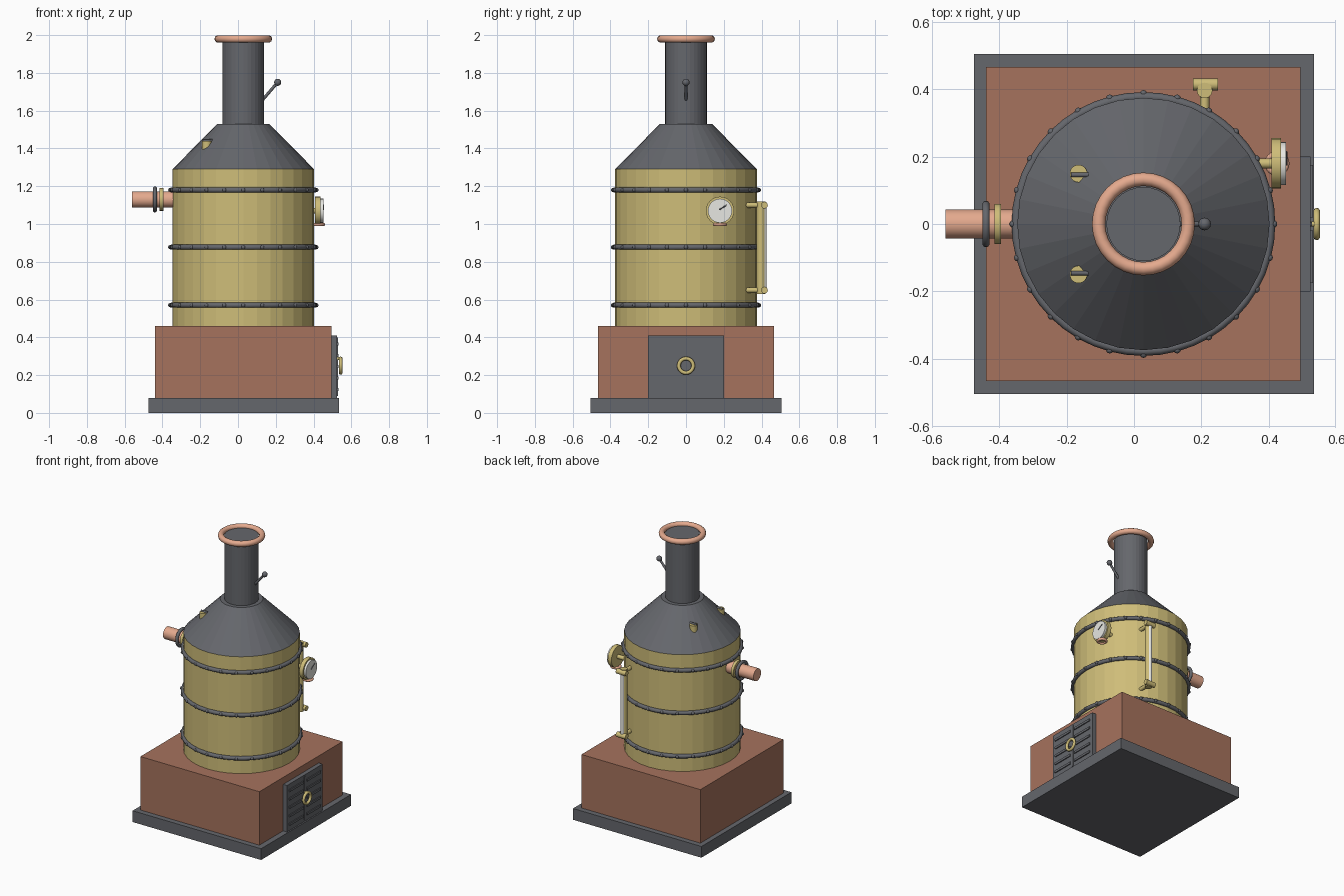
import bpy, math
from mathutils import Vector

if "Cube" in bpy.data.objects:
    bpy.data.objects.remove(bpy.data.objects["Cube"])

CX = 0.028  # boiler axis


def material(name, rgb):
    m = bpy.data.materials.new(name)
    m.diffuse_color = (*rgb, 1)
    m.use_nodes = True
    m.node_tree.nodes["Principled BSDF"].inputs["Base Color"].default_value = m.diffuse_color
    return m


IRON = material("iron", (0.13, 0.135, 0.15))
BRASS = material("brass", (0.62, 0.51, 0.19))
COPPER = material("copper", (0.78, 0.40, 0.27))
BRICK = material("brick", (0.38, 0.17, 0.11))
WHITE = material("dial_white", (0.8, 0.8, 0.76))


def finish(name, mat, smooth=False):
    o = bpy.context.object
    o.name = name
    o.data.materials.append(mat)
    if smooth:
        bpy.ops.object.shade_smooth_by_angle(angle=math.radians(40))
    return o


def box(name, lo, hi, mat):
    lo, hi = Vector(lo), Vector(hi)
    bpy.ops.mesh.primitive_cube_add(size=1, location=(lo + hi) / 2)
    o = bpy.context.object
    o.scale = hi - lo
    bpy.ops.object.transform_apply(location=False, rotation=False, scale=True)
    return finish(name, mat)


def rod(name, a, b, r1, mat, r2=None, sides=24, smooth=True):
    a, b = Vector(a), Vector(b)
    bpy.ops.mesh.primitive_cone_add(vertices=sides, radius1=r1, radius2=r1 if r2 is None else r2,
                                    depth=(b - a).length, location=(a + b) / 2,
                                    rotation=(b - a).to_track_quat('Z', 'Y').to_euler())
    return finish(name, mat, smooth)


def ring(name, loc, major, minor, mat, along_x=False, seg=32):
    bpy.ops.mesh.primitive_torus_add(major_radius=major, minor_radius=minor, major_segments=seg,
                                     minor_segments=10, location=loc,
                                     rotation=(0, math.pi / 2 if along_x else 0, 0))
    return finish(name, mat, True)


def ball(name, loc, r, mat):
    bpy.ops.mesh.primitive_uv_sphere_add(segments=12, ring_count=8, radius=r, location=loc)
    return finish(name, mat, True)


# Base and firebox
box("base_plate", (-0.475, -0.505, 0), (0.535, 0.505, 0.08), IRON)
box("brick_firebox", (-0.44, -0.467, 0.02), (0.495, 0.467, 0.46), BRICK)

# Fire door: two leaves with slats and a ring handle
box("door_panel", (0.48, -0.2, 0.08), (0.525, 0.2, 0.41), IRON)
for side in (-1, 1):
    for i in range(5):
        z = 0.125 + i * 0.06
        y0, y1 = sorted((side * 0.02, side * 0.175))
        box("door_slat", (0.52, y0, z - 0.008), (0.532, y1, z + 0.008), IRON)
box("door_seam", (0.52, -0.006, 0.09), (0.529, 0.006, 0.4), IRON)
ring("door_handle", (0.543, 0, 0.25), 0.038, 0.01, BRASS, True)
rod("handle_stud", (0.52, 0, 0.288), (0.543, 0, 0.288), 0.008, BRASS, sides=12)

# Boiler drum, cone and chimney
rod("boiler", (CX, 0, 0.46), (CX, 0, 1.29), 0.375, BRASS, sides=32, smooth=False)
rod("smoke_cone", (CX, 0, 1.29), (CX, 0, 1.53), 0.375, IRON, r2=0.138, sides=32, smooth=False)
rod("chimney", (CX, 0, 1.5), (CX, 0, 1.98), 0.11, IRON, sides=32, smooth=False)
ring("chimney_lip", (CX, 0, 1.98), 0.133, 0.02, COPPER)

# Riveted bands
for z in (0.57, 0.877, 1.18):
    ring("boiler_band", (CX, 0, z), 0.378, 0.014, IRON, seg=48)
    for i in range(24):
        a = math.tau * i / 24
        ball("rivet", (CX + 0.387 * math.cos(a), 0.387 * math.sin(a), z), 0.011, IRON)

# Steam pipe with flange and valve wheel
rod("steam_pipe", (-0.56, 0, 1.13), (-0.3, 0, 1.13), 0.043, COPPER)
rod("pipe_flange", (-0.415, 0, 1.13), (-0.395, 0, 1.13), 0.06, BRASS)
ring("valve_wheel", (-0.44, 0, 1.13), 0.058, 0.011, IRON, True)

# Pressure gauge
GY, GZ = 0.18, 1.07
rod("gauge_case", (0.408, GY, GZ), (0.437, GY, GZ), 0.075, BRASS)
rod("gauge_dial", (0.43, GY, GZ), (0.452, GY, GZ), 0.064, WHITE)
rod("gauge_needle", (0.453, GY - 0.005, GZ + 0.005), (0.453, GY + 0.035, GZ + 0.03), 0.003, IRON, sides=8)
rod("gauge_stub", (0.34, GY, GZ), (0.41, GY, GZ), 0.015, BRASS, sides=12)
ring("gauge_siphon", (0.425, GY, 0.997), 0.028, 0.009, COPPER)

# Water sight glass with end fittings
rod("sight_tube_back", (0.21, 0.397, 0.63), (0.21, 0.397, 1.12), 0.023, BRASS)
rod("sight_glass", (0.21, 0.413, 0.65), (0.21, 0.413, 1.095), 0.013, WHITE, sides=16)
for z in (0.65, 1.1):
    rod("sight_fitting", (0.175, 0.415, z), (0.25, 0.415, z), 0.018, BRASS, sides=16)
    rod("sight_mount", (0.21, 0.3, z), (0.21, 0.4, z), 0.014, BRASS, sides=12)

# Safety valves half sunk into the cone
for s in (-1, 1):
    rod("safety_valve", (-0.165, s * 0.15, 1.36), (-0.165, s * 0.15, 1.44), 0.026, BRASS)
    rod("valve_lever", (-0.187, s * 0.146, 1.442), (-0.135, s * 0.146, 1.442), 0.007, IRON, sides=10)

# Damper lever on the chimney
rod("damper_lever", (0.12, 0, 1.645), (0.21, 0, 1.75), 0.008, IRON, sides=12)
ball("damper_knob", (0.21, 0, 1.75), 0.019, IRON)
